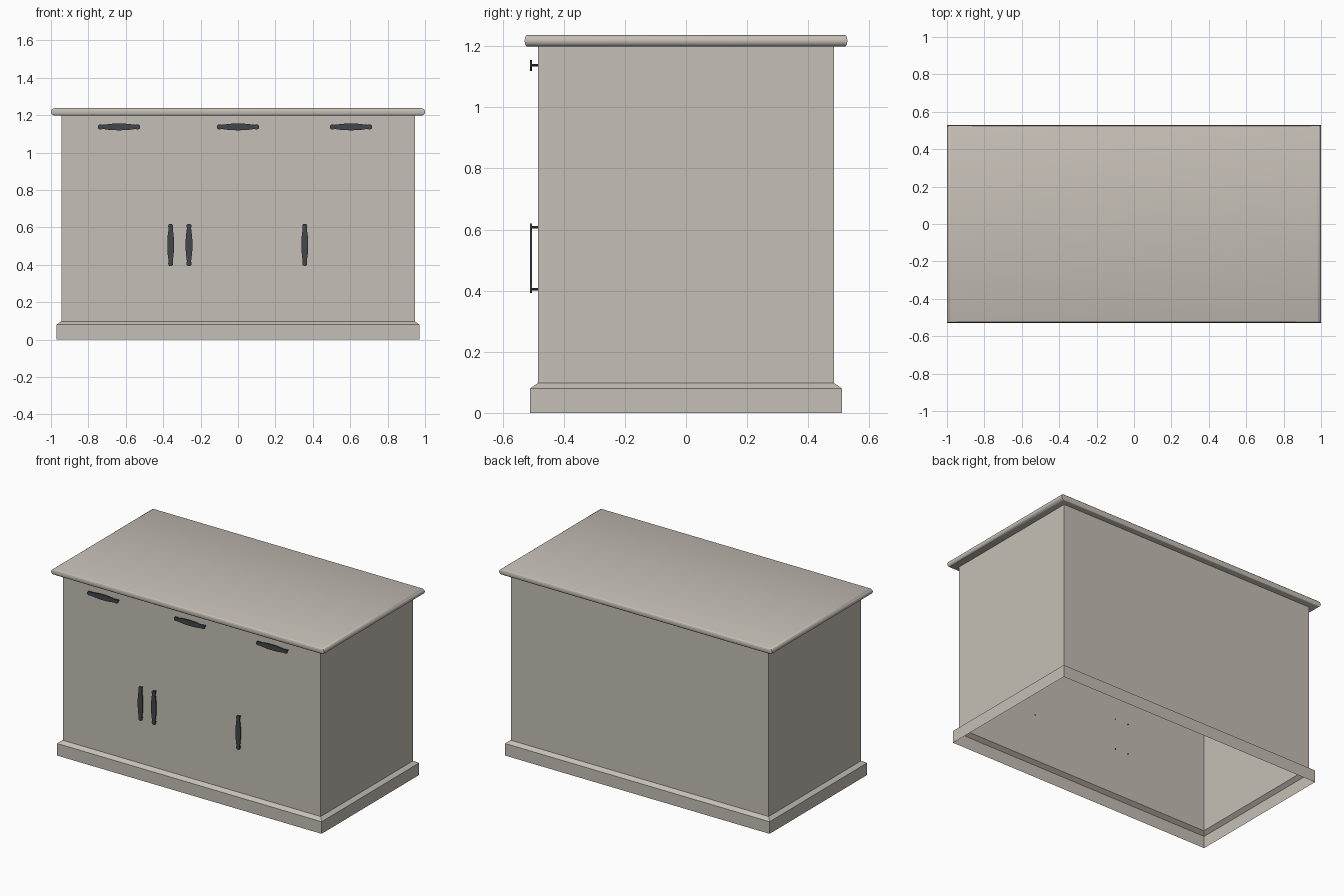
import bpy, bmesh, math
from mathutils import Matrix, Vector

if "Cube" in bpy.data.objects:
    bpy.data.objects.remove(bpy.data.objects["Cube"])

def material(name, rgb):
    m = bpy.data.materials.new(name)
    m.diffuse_color = (*rgb, 1)
    m.use_nodes = True
    m.node_tree.nodes["Principled BSDF"].inputs["Base Color"].default_value = m.diffuse_color
    return m

PAINT = material("warm grey paint", (0.56, 0.52, 0.465))
METAL = material("dark metal", (0.055, 0.063, 0.072))

def finish(bm, name, mat, smooth=None):
    me = bpy.data.meshes.new(name)
    bm.to_mesh(me)
    bm.free()
    me.materials.append(mat)
    ob = bpy.data.objects.new(name, me)
    bpy.context.collection.objects.link(ob)
    if smooth:
        bpy.ops.object.select_all(action='DESELECT')
        ob.select_set(True)
        bpy.context.view_layer.objects.active = ob
        bpy.ops.object.shade_smooth_by_angle(angle=math.radians(smooth))
    return ob

def rect_stack(bm, levels, cap_bottom, cap_top):
    """Rectangular rings (half x, half y, z) from bottom up, joined with faces."""
    rings = [[bm.verts.new((sx * hx, sy * hy, z))
              for sx, sy in ((-1, -1), (1, -1), (1, 1), (-1, 1))]
             for hx, hy, z in levels]
    for a, b in zip(rings, rings[1:]):
        for i in range(4):
            j = (i + 1) % 4
            bm.faces.new((a[i], a[j], b[j], b[i]))
    if cap_bottom:
        bm.faces.new(rings[0][::-1])
    if cap_top:
        bm.faces.new(rings[-1])

# cabinet body with flared plinth, a thin shell open underneath
bm = bmesh.new()
rect_stack(bm, [(0.97, 0.51, 0), (0.97, 0.51, 0.08),
                (0.945, 0.484, 0.098), (0.945, 0.484, 1.2)], False, False)
finish(bm, "cabinet_body", PAINT)

# worktop with half-round edge
bm = bmesh.new()
levels = []
for i in range(9):
    a = math.pi * (i / 8 - 0.5)
    levels.append((0.98 + 0.02 * math.cos(a), 0.519 + 0.009 * math.cos(a),
                   1.2175 + 0.0195 * math.sin(a)))
rect_stack(bm, levels, True, True)
finish(bm, "worktop", PAINT, 35)

# handle outline: distance along the length, half width
HALF = [(0, 0.018), (0.03, 0.0175), (0.055, 0.0155), (0.075, 0.0125),
        (0.09, 0.0115), (0.099, 0.0135), (0.107, 0.012), (0.113, 0.006)]

def handle(name, x, z, vertical):
    bm = bmesh.new()
    # quarter outline mirrored to a closed loop
    up = [(-t, w) for t, w in HALF[:0:-1]] + HALF
    loop = up + [(t, -w) for t, w in up[::-1]]
    face = bm.faces.new([bm.verts.new((t, -0.0035, w)) for t, w in loop])
    ext = bmesh.ops.extrude_face_region(bm, geom=[face])
    bmesh.ops.translate(bm, vec=(0, 0.006, 0),
                        verts=[v for v in ext["geom"] if isinstance(v, bmesh.types.BMVert)])
    # posts reaching into the cabinet front
    for s in (-1, 1):
        bmesh.ops.create_cone(bm, cap_ends=True, segments=10, radius1=0.004, radius2=0.004,
                              depth=0.026, matrix=Matrix.Translation((s * 0.101, 0.0135, 0))
                              @ Matrix.Rotation(math.pi / 2, 4, 'X'))
    bmesh.ops.recalc_face_normals(bm, faces=bm.faces)
    rot = Matrix.Rotation(math.pi / 2 if vertical else 0, 4, 'Y')
    bmesh.ops.transform(bm, matrix=Matrix.Translation((x, -0.507, z)) @ rot, verts=bm.verts)
    finish(bm, name, METAL)

for i, x in enumerate((-0.636, 0, 0.604)):
    handle(f"drawer_handle_{i + 1}", x, 1.137, False)
for i, x in enumerate((-0.36, -0.262, 0.357)):
    handle(f"door_handle_{i + 1}", x, 0.506, True)
